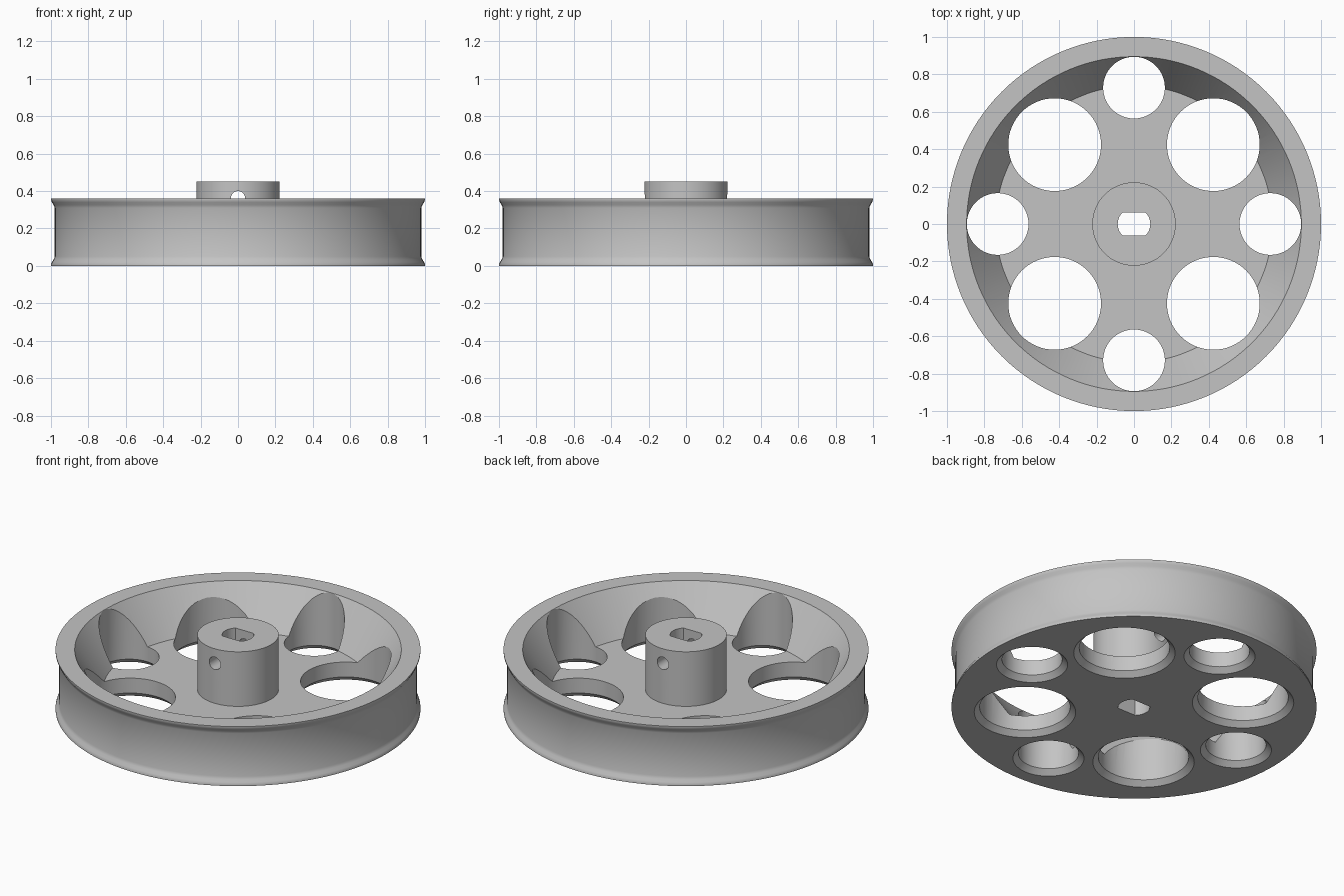
import bpy, bmesh, math
from mathutils import Matrix

if "Cube" in bpy.data.objects:
    bpy.data.objects.remove(bpy.data.objects["Cube"])

grey = bpy.data.materials.new("light grey")
grey.diffuse_color = (0.55, 0.55, 0.55, 1)
grey.use_nodes = True
grey.node_tree.nodes["Principled BSDF"].inputs["Base Color"].default_value = grey.diffuse_color


def lathe(name, profile, segments, matrix=Matrix()):
    """Spin a closed (radius, z) profile; radius 0 points lie on the axis."""
    bm = bmesh.new()
    rings = []
    for r, z in profile:
        if r == 0:
            rings.append([bm.verts.new((0, 0, z))] * segments)
        else:
            rings.append([bm.verts.new((r * math.cos(math.tau * i / segments),
                                        r * math.sin(math.tau * i / segments), z))
                          for i in range(segments)])
    for a, b in zip(rings, rings[1:]):
        for i in range(segments):
            j = (i + 1) % segments
            quad = list(dict.fromkeys((a[i], a[j], b[j], b[i])))
            if len(quad) > 2:
                bm.faces.new(quad)
    bmesh.ops.recalc_face_normals(bm, faces=bm.faces)
    bm.transform(matrix)
    mesh = bpy.data.meshes.new(name)
    bm.to_mesh(mesh)
    bm.free()
    mesh.materials.append(grey)
    obj = bpy.data.objects.new(name, mesh)
    bpy.context.collection.objects.link(obj)
    return obj


def cylinder(name, r, z0, z1, segments, matrix=Matrix()):
    return lathe(name, [(0, z0), (r, z0), (r, z1), (0, z1)], segments, matrix)


def boolean(target, cutter, operation="DIFFERENCE"):
    """Apply a boolean and discard the cutter."""
    bpy.context.view_layer.objects.active = target
    mod = target.modifiers.new("cut", "BOOLEAN")
    mod.operation, mod.object, mod.solver = operation, cutter, "EXACT"
    bpy.ops.object.modifier_apply(modifier=mod.name)
    bpy.data.objects.remove(cutter)


# Wheel body: flanged rim, conical inside, flat web and central hub
flange = [(1, 0), (1, 0.008), (0.995, 0.02), (0.986, 0.034), (0.98, 0.05)]
outer = flange + [(r, 0.36 - z) for r, z in reversed(flange)]
wheel = lathe("pulley_wheel", [(0, 0)] + outer + [
    (0.895, 0.36), (0.74, 0.12), (0.223, 0.12), (0.223, 0.45), (0, 0.45)], 128)

# Lightening holes, chamfered underneath: small on the axes, large between
for i in range(8):
    dist, r = ((0.729, 0.165), (0.6, 0.248))[i % 2]
    a = i * math.pi / 4
    place = Matrix.Translation((dist * math.cos(a), dist * math.sin(a), 0))
    hole = lathe("hole_cutter", [(0, -0.02), (r + 0.05, -0.02), (r, 0.03),
                                 (r, 0.6), (0, 0.6)], 64, place)
    boolean(wheel, hole)

# Shaft bore with two flats
bore = cylinder("bore_cutter", 0.087, -0.1, 0.6, 48)
bpy.ops.mesh.primitive_cube_add(size=1, location=(0, 0, 0.25))
flats = bpy.context.object
flats.scale = (0.4, 0.125, 1)
bpy.context.view_layer.update()
boolean(bore, flats, "INTERSECT")
boolean(wheel, bore)

# Set screw hole through both sides of the hub
screw = cylinder("screw_cutter", 0.038, -0.4, 0.4, 32,
                 Matrix.Translation((0, 0, 0.362)) @ Matrix.Rotation(math.pi / 2, 4, "X"))
boolean(wheel, screw)

# Single colour, smooth sides with crisp edges
wheel.data.materials.clear()
wheel.data.materials.append(grey)
for p in wheel.data.polygons:
    p.material_index = 0
bpy.ops.object.select_all(action="DESELECT")
wheel.select_set(True)
bpy.context.view_layer.objects.active = wheel
bpy.ops.object.shade_smooth_by_angle(angle=math.radians(30))
